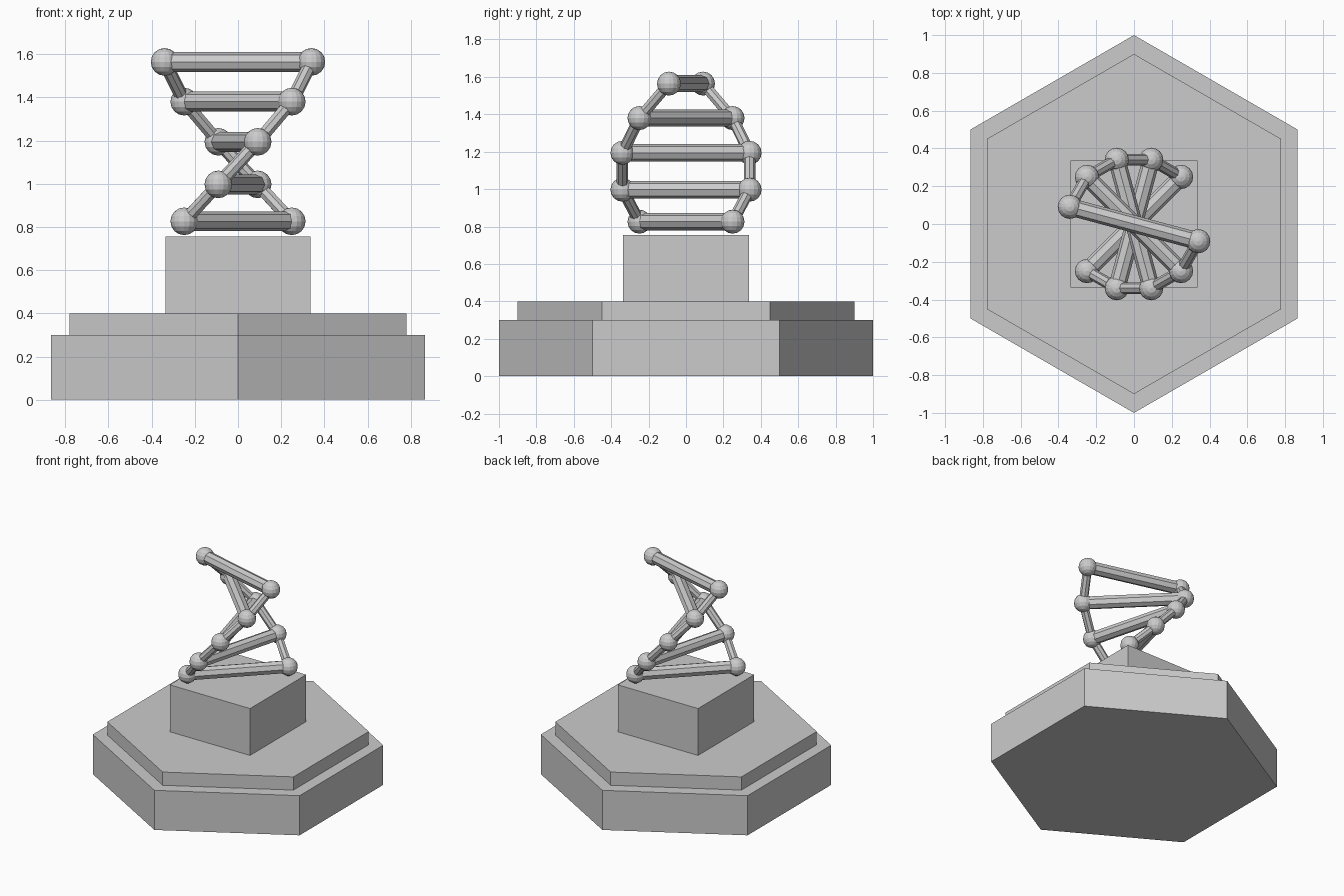
import bpy
from math import cos, sin, radians
from mathutils import Vector

if "Cube" in bpy.data.objects:
    bpy.data.objects.remove(bpy.data.objects["Cube"])


def prism(name, sides, radius, z0, z1, turn):
    bpy.ops.mesh.primitive_cylinder_add(vertices=sides, radius=radius, depth=z1 - z0,
                                        location=(0, 0, (z0 + z1) / 2),
                                        rotation=(0, 0, radians(turn)))
    bpy.context.object.name = name


def rod(name, a, b, radius):
    d = b - a
    bpy.ops.mesh.primitive_cylinder_add(vertices=8, radius=radius, depth=d.length,
                                        location=(a + b) / 2)
    o = bpy.context.object
    o.name = name
    o.rotation_euler = d.to_track_quat('Z', 'Y').to_euler()


def ball(name, p):
    bpy.ops.mesh.primitive_uv_sphere_add(segments=16, ring_count=8, radius=0.064, location=p)
    bpy.context.object.name = name


# Stepped hexagonal base, points along y
prism("base_lower", 6, 1.0, 0.0, 0.3, 0)
prism("base_upper", 6, 0.9, 0.3, 0.4, 0)

# Square plinth
prism("plinth", 4, 0.336 * 2 ** 0.5, 0.4, 0.755, 45)

# Double helix: rungs turn 30 degrees per level
heights = [0.826, 0.997, 1.194, 1.38, 1.564]
previous = None
for i, z in enumerate(heights):
    a = radians(-135 + 30 * i)
    ends = [Vector((s * 0.352 * cos(a), s * 0.352 * sin(a), z)) for s in (1, -1)]
    rod(f"rung_{i}", ends[0], ends[1], 0.046)
    for k, p in enumerate(ends):
        ball(f"joint_{i}_{k}", p)
        if previous:
            rod(f"strand_{i}_{k}", previous[k], p, 0.031)
    previous = ends
